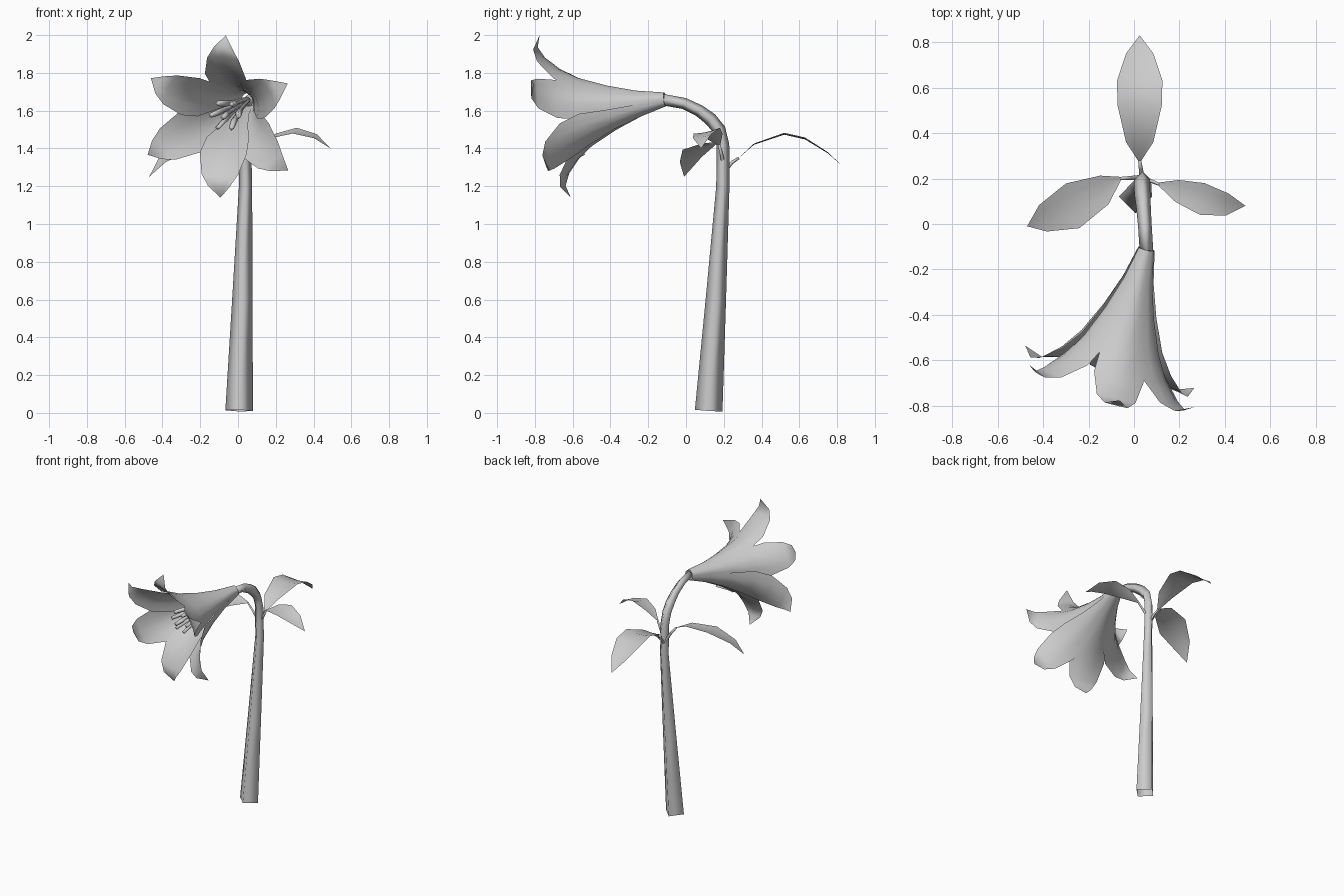
import bpy, bmesh, math
from mathutils import Vector

if "Cube" in bpy.data.objects:
    bpy.data.objects.remove(bpy.data.objects["Cube"])

grey = bpy.data.materials.new("plain grey")
grey.use_nodes = True
GREY = (0.6, 0.6, 0.6, 1)
grey.diffuse_color = GREY
grey.node_tree.nodes["Principled BSDF"].inputs["Base Color"].default_value = GREY


def finish(name, bm, angle):
    mesh = bpy.data.meshes.new(name)
    bm.to_mesh(mesh)
    bm.free()
    mesh.materials.append(grey)
    obj = bpy.data.objects.new(name, mesh)
    bpy.context.collection.objects.link(obj)
    bpy.ops.object.select_all(action='DESELECT')
    bpy.context.view_layer.objects.active = obj
    obj.select_set(True)
    bpy.ops.object.shade_smooth_by_angle(angle=math.radians(angle))


def tube(name, path, radii, sides=4):
    """Tube through the path points, open at the start and closed at the tip."""
    pts = [Vector(p) for p in path]
    bm = bmesh.new()
    rings = []
    for i, p in enumerate(pts):
        t = (pts[min(i + 1, len(pts) - 1)] - pts[max(i - 1, 0)]).normalized()
        u = Vector((1, 0, 0)) if abs(t.x) < 0.8 else Vector((0, 1, 0))
        u = (u - t * u.dot(t)).normalized()
        v = t.cross(u)
        rings.append([bm.verts.new(p + radii[i] * (u * math.cos(a) + v * math.sin(a)))
                      for a in (math.tau * k / sides for k in range(sides))])
    for a, b in zip(rings, rings[1:]):
        for k in range(sides):
            n = (k + 1) % sides
            bm.faces.new((a[k], a[n], b[n], b[k]))
    bm.faces.new(rings[-1])
    finish(name, bm, 100)


def blade(name, rows, columns=5):
    """Thin sheet: each row is (centre, half-width vector, cup vector)."""
    bm = bmesh.new()
    grid = []
    for c, w, cup in rows:
        steps = [2 * k / (columns - 1) - 1 for k in range(columns)]
        grid.append([bm.verts.new(c + w * s + cup * s * s) for s in steps])
    for a, b in zip(grid, grid[1:]):
        for k in range(columns - 1):
            bm.faces.new((a[k], a[k + 1], b[k + 1], b[k]))
    bmesh.ops.remove_doubles(bm, verts=bm.verts, dist=0.0005)
    finish(name, bm, 80)


# Four-sided stem with its bent neck
tube("stem",
     [(0.006, 0.12, 0.012), (0.023, 0.158, 0.6), (0.04, 0.195, 1.2), (0.036, 0.195, 1.42),
      (0.034, 0.175, 1.5), (0.037, 0.13, 1.555), (0.042, 0.07, 1.6),
      (0.048, -0.01, 1.638), (0.055, -0.12, 1.658)],
     [0.073, 0.054, 0.035, 0.034, 0.035, 0.035, 0.032, 0.03, 0.03])

# Flower frame: base point, axis and two cross directions
base = Vector((0.055, -0.11, 1.66))
axis = Vector((-0.25, -0.95, -0.15)).normalized()
up = (Vector((0, 0, 1)) - axis * axis.z).normalized()
side = up.cross(axis).normalized()


def radial(degrees):
    a = math.radians(degrees)
    return side * math.cos(a) + up * math.sin(a)


# Petal rows: distance along axis, radius, half width
profile = [(0, 0.037, 0.023), (0.15, 0.07, 0.042), (0.3, 0.12, 0.072),
           (0.45, 0.185, 0.115), (0.55, 0.25, 0.128), (0.63, 0.33, 0.1),
           (0.65, 0.38, 0.06), (0.615, 0.44, 0)]
# Each petal: angle, reach along the axis, width factor, outward factor
petals = [(83, 1.0, 0.88, 1.0), (151, 0.975, 0.88, 0.96), (207, 0.95, 0.93, 1.04),
          (268, 0.965, 1.0, 0.99), (321, 0.955, 0.92, 1.05), (25, 0.975, 0.88, 0.95)]
for i, (angle, reach, wide, out) in enumerate(petals):
    r, v = radial(angle), radial(angle + 90)
    rows = [(base + axis * d * reach + r * rad * out, v * w * wide, -r * w * w / (1.6 * rad))
            for d, rad, w in profile]
    blade(f"petal_{i + 1}", rows)

# Stamens around the pistil, drooping a little
for i in range(6):
    r = radial(57 + 60 * i)
    tube(f"stamen_{i + 1}",
         [base + axis * d + r * o - up * 0.05 * d * d
          for d, o in ((0.02, 0.008), (0.3, 0.035), (0.39, 0.05), (0.5, 0.075))],
         [0.01, 0.012, 0.018, 0.014])
tube("pistil", [base + axis * d - up * 0.05 * d * d for d in (0.02, 0.44, 0.47, 0.53)],
     [0.012, 0.013, 0.02, 0.016])

# Leaves: centre points, half widths, across direction
leaves = {
    "back_leaf": ([(0.025, 0.28, 1.35), (0.025, 0.36, 1.42), (0.025, 0.52, 1.473),
                   (0.025, 0.63, 1.448), (0.025, 0.75, 1.375), (0.025, 0.83, 1.305)],
                  [0.008, 0.06, 0.097, 0.1, 0.06, 0], (1, 0, 0)),
    "left_leaf": ([(0.11, 0.175, 1.42), (0.19, 0.145, 1.462), (0.3, 0.11, 1.487),
                   (0.41, 0.085, 1.46), (0.49, 0.08, 1.4)],
                  [0.008, 0.05, 0.072, 0.05, 0], (0.15, 1, 0.22)),
    "right_leaf": ([(-0.06, 0.2, 1.42), (-0.13, 0.15, 1.435), (-0.27, 0.08, 1.405),
                    (-0.4, 0.025, 1.335), (-0.47, -0.01, 1.25)],
                   [0.008, 0.067, 0.105, 0.062, 0], (-0.3, 1, 0.23)),
}
for name, (centres, widths, across) in leaves.items():
    w = Vector(across).normalized()
    lift = Vector((0, 0, 0.1))
    blade(name, [(Vector(c), w * h, lift * h) for c, h in zip(centres, widths)])
    start, tip = Vector((0.035, 0.205, 1.28)), Vector(centres[0])
    middle = start.lerp(tip, 0.5) + Vector((0, 0, 0.01))
    tube(name + "_petiole", [start, middle, tip], [0.012, 0.009, 0.007])
